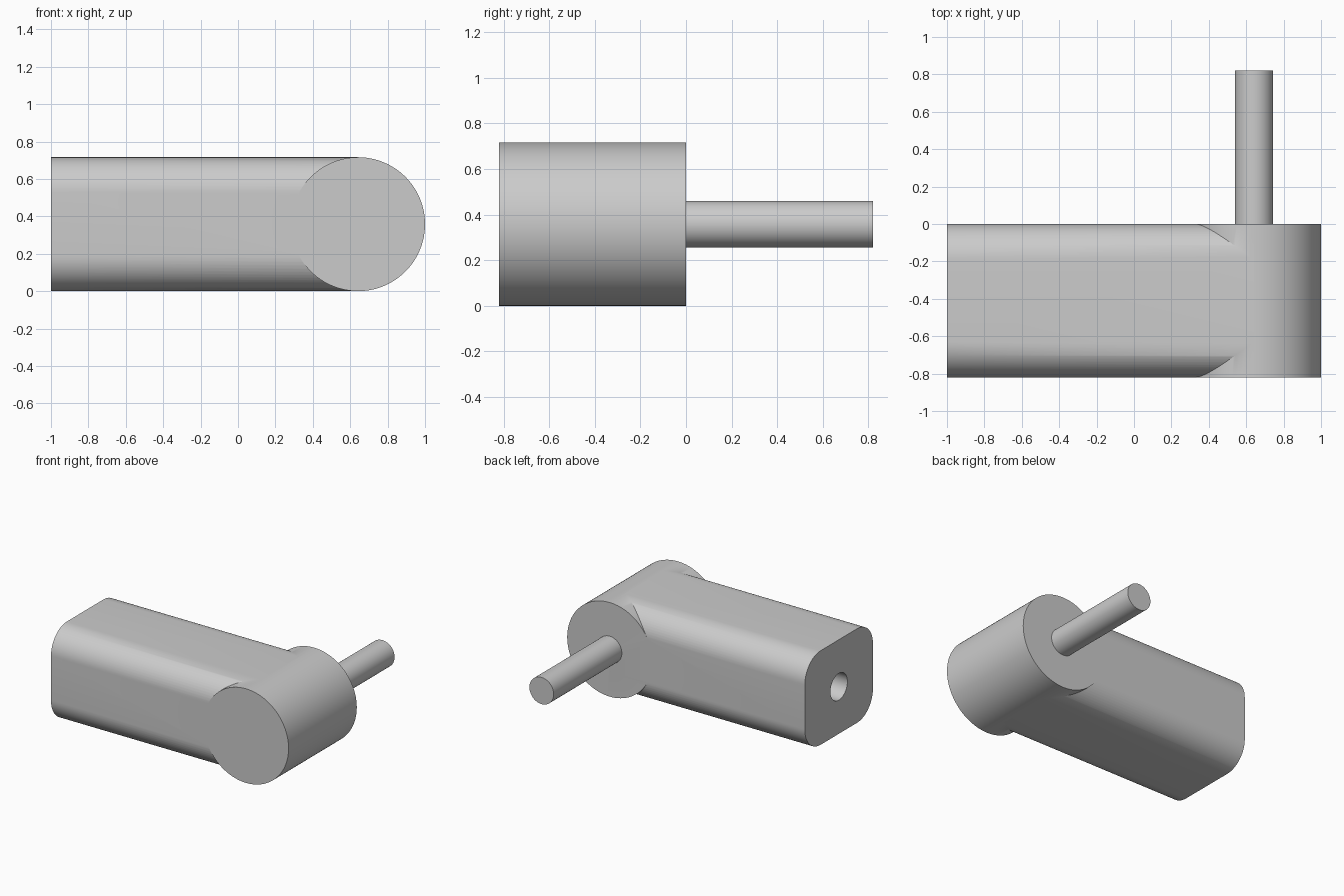
import bpy, bmesh, math
from mathutils import Matrix

if "Cube" in bpy.data.objects:
    bpy.data.objects.remove(bpy.data.objects["Cube"])

R = 0.358            # knuckle radius, also half the body height
DEPTH = 0.82         # body and knuckle depth along y
KNUCKLE_X = 0.642
PIN_R = 0.102
CORNER = 0.19

grey = bpy.data.materials.new("plain_grey")
grey.use_nodes = True
grey.diffuse_color = (0.6, 0.6, 0.6, 1)
grey.node_tree.nodes["Principled BSDF"].inputs["Base Color"].default_value = (0.6, 0.6, 0.6, 1)


def finish(name, bm):
    bmesh.ops.recalc_face_normals(bm, faces=bm.faces)
    mesh = bpy.data.meshes.new(name)
    bm.to_mesh(mesh)
    bm.free()
    mesh.materials.append(grey)
    obj = bpy.data.objects.new(name, mesh)
    bpy.context.collection.objects.link(obj)
    return obj


def cylinder(name, radius, length, centre, axis, sides):
    bm = bmesh.new()
    turn = Matrix.Rotation(math.pi / 2, 4, "X" if axis == "y" else "Y")
    bmesh.ops.create_cone(bm, cap_ends=True, segments=sides, radius1=radius,
                          radius2=radius, depth=length,
                          matrix=Matrix.Translation(centre) @ turn)
    return finish(name, bm)


def smooth(obj):
    bpy.ops.object.select_all(action="DESELECT")
    obj.select_set(True)
    bpy.context.view_layer.objects.active = obj
    bpy.ops.object.shade_smooth_by_angle(angle=math.radians(30))


def combine(obj, other, operation):
    mod = obj.modifiers.new(operation.lower(), "BOOLEAN")
    mod.operation = operation
    mod.solver = "EXACT"
    mod.object = other
    bpy.context.view_layer.objects.active = obj
    bpy.ops.object.modifier_apply(modifier=mod.name)
    bpy.data.objects.remove(other)


# Long body: rounded rectangle section swept along x
bm = bmesh.new()
section = []
for k, (sy, sz) in enumerate([(1, 1), (-1, 1), (-1, -1), (1, -1)]):
    for i in range(17):
        a = math.pi / 2 * (k + i / 16)
        y = -DEPTH / 2 + sy * (DEPTH / 2 - CORNER) + CORNER * math.cos(a)
        z = R + sz * (R - CORNER) + CORNER * math.sin(a)
        section.append(bm.verts.new((-1, y, z)))
cap = bm.faces.new(section)
grown = bmesh.ops.extrude_face_region(bm, geom=[cap], use_keep_orig=True)
far = [v for v in grown["geom"] if isinstance(v, bmesh.types.BMVert)]
bmesh.ops.translate(bm, verts=far, vec=(1 + KNUCKLE_X, 0, 0))
body = finish("arm_body", bm)

# Round knuckle joined to the body, and the socket bored in its end
combine(body, cylinder("knuckle", R, DEPTH, (KNUCKLE_X, -DEPTH / 2, R), "y", 96), "UNION")
combine(body, cylinder("socket_cutter", PIN_R, DEPTH * 2, (-1, -DEPTH / 2, R), "x", 48), "DIFFERENCE")
smooth(body)

# Pin standing out of the knuckle's back face
pin = cylinder("pin", PIN_R, DEPTH + 0.02, (KNUCKLE_X, DEPTH / 2 - 0.01, R), "y", 48)
smooth(pin)
